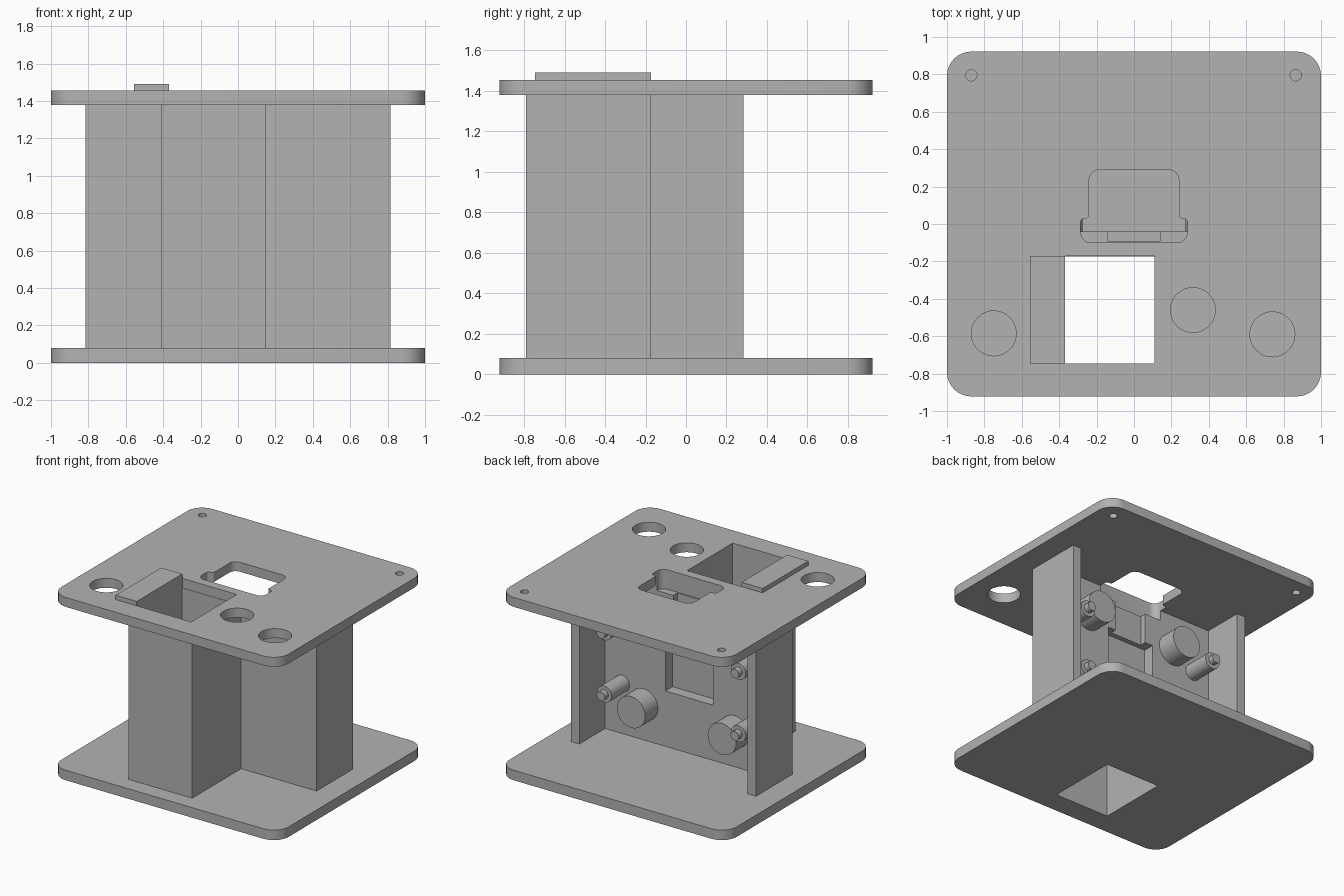
import bpy, bmesh, math
from mathutils import Matrix, Vector

cube = bpy.data.objects.get("Cube")
if cube:
    bpy.data.objects.remove(cube, do_unlink=True)

grey = bpy.data.materials.new("plain grey")
grey.use_nodes = True
grey.diffuse_color = (0.45, 0.45, 0.45, 1)
grey.node_tree.nodes["Principled BSDF"].inputs["Base Color"].default_value = grey.diffuse_color

BASE, CEIL, TOP = 0.08, 1.38, 1.455      # plate heights
FRONT, BACK = -0.175, -0.04              # faces of the cross wall


def finish(name, bm):
    bmesh.ops.recalc_face_normals(bm, faces=bm.faces)
    mesh = bpy.data.meshes.new(name)
    bm.to_mesh(mesh)
    bm.free()
    mesh.materials.append(grey)
    ob = bpy.data.objects.new(name, mesh)
    bpy.context.collection.objects.link(ob)
    return ob


def prism(name, pts, z0, z1, radii=None):
    """Extrude an outline upward, rounding the corners that have a radius."""
    bm = bmesh.new()
    face = bm.faces.new([bm.verts.new((x, y, z0)) for x, y in pts])
    ext = bmesh.ops.extrude_face_region(bm, geom=[face])
    bmesh.ops.translate(bm, vec=(0, 0, z1 - z0),
                        verts=[v for v in ext["geom"] if isinstance(v, bmesh.types.BMVert)])
    for (x, y), r in zip(pts, radii or []):
        edges = [e for e in bm.edges
                 if all((v.co.xy - Vector((x, y))).length < 1e-4 for v in e.verts)]
        bmesh.ops.bevel(bm, geom=edges, offset=r, segments=8, profile=0.5, affect='EDGES')
    return finish(name, bm)


def box(name, x0, x1, y0, y1, z0, z1):
    return prism(name, [(x0, y0), (x1, y0), (x1, y1), (x0, y1)], z0, z1)


def cylinder(name, r, start, end, sides=40):
    start, end = Vector(start), Vector(end)
    axis = end - start
    bm = bmesh.new()
    bmesh.ops.create_cone(bm, cap_ends=True, segments=sides, radius1=r, radius2=r,
                          depth=axis.length)
    turn = axis.to_track_quat('Z', 'Y').to_matrix().to_4x4()
    bm.transform(Matrix.Translation((start + end) / 2) @ turn)
    return finish(name, bm)


def boolean(ob, others, operation='DIFFERENCE'):
    """Apply each helper to the part, then discard the helper."""
    bpy.context.view_layer.objects.active = ob
    for other in others:
        other.hide_render = True
        mod = ob.modifiers.new("cut", 'BOOLEAN')
        mod.operation, mod.solver, mod.object = operation, 'EXACT', other
        bpy.ops.object.modifier_apply(modifier=mod.name)
        bpy.data.objects.remove(other, do_unlink=True)


def smooth(ob):
    bpy.ops.object.select_all(action='DESELECT')
    ob.select_set(True)
    bpy.context.view_layer.objects.active = ob
    bpy.ops.object.shade_smooth_by_angle(angle=math.radians(30))


def socket_cutter(z0, z1):
    """Stepped outline of the socket opening."""
    half = [(0.285, -0.1), (0.285, 0.03), (0.24, 0.03), (0.24, 0.29)]
    rad = [0.055, 0.02, 0.02, 0.055]
    return prism("socket_cutter", half + [(-x, y) for x, y in reversed(half)],
                 z0, z1, rad + rad[::-1])


def plate(name, z0, z1):
    w, d, r = 1.0, 0.922, 0.13
    ob = prism(name, [(-w, -d), (w, -d), (w, d), (-w, d)], z0, z1, [r] * 4)
    holes = [(-0.75, -0.585, 0.12), (0.315, -0.46, 0.12), (0.74, -0.59, 0.12),
             (-0.87, 0.795, 0.03), (0.865, 0.795, 0.03)]
    cutters = [cylinder("hole", r, (x, y, z0 - 0.1), (x, y, z1 + 0.1)) for x, y, r in holes]
    cutters.append(box("shaft_cutter", -0.37, 0.11, -0.745, -0.172, z0 - 0.1, z1 + 0.1))
    boolean(ob, cutters)
    return ob


# Bottom and top plates
bottom_plate = plate("bottom_plate", 0, BASE)
top_plate = plate("top_plate", CEIL, TOP)
boolean(top_plate, [socket_cutter(CEIL - 0.1, TOP + 0.1)])

# Raised tab beside the shaft
box("shaft_tab", -0.555, -0.37, -0.745, -0.172, TOP, 1.49)

# Square shaft, joined to the cross wall
prism("square_shaft", [(-0.41, FRONT), (-0.41, -0.79), (0.15, -0.79), (0.15, FRONT),
                       (0.11, FRONT), (0.11, -0.745), (-0.37, -0.745), (-0.37, FRONT)], BASE, CEIL)

# Cross wall with its two side walls
half = [(0.815, FRONT), (0.815, 0.285), (0.74, 0.285), (0.74, BACK)]
wall = prism("cross_wall", half + [(-x, y) for x, y in reversed(half)], BASE, CEIL)

# Hollow bosses on the back of the wall
corners = [(side, level) for side in (-1, 1) for level in (-1, 1)]
MID = 0.727
boolean(wall, [cylinder("boss", 0.125, (s * 0.4, BACK - 0.05, MID + t * 0.365),
                        (s * 0.4, 0.12, MID + t * 0.365)) for s, t in corners], 'UNION')

# Bolt holes with recessed heads, boss bores, rear pocket and socket notch
cuts = []
for s, t in corners:
    x, z = s * 0.635, MID + t * 0.472
    cuts.append(cylinder("bolt_hole", 0.05, (x, -0.4, z), (x, 0.1, z)))
    cuts.append(cylinder("bolt_recess", 0.095, (x, -0.4, z), (x, FRONT + 0.06, z)))
    x, z = s * 0.4, MID + t * 0.365
    cuts.append(cylinder("screw_hole", 0.05, (x, -0.4, z), (x, 0.3, z)))
    cuts.append(cylinder("boss_bore", 0.07, (x, BACK - 0.03, z), (x, 0.3, z)))
cuts.append(box("pocket", -0.21, 0.21, BACK - 0.09, 0.1, 0.52, 1.06))
cuts.append(box("channel", -0.14, 0.14, BACK - 0.05, 0.1, 1.0, 1.335))
cuts.append(socket_cutter(1.3, 1.6))
boolean(wall, cuts)

# Locating pins with thinner tips
pins = []
for s, t in corners:
    x, z = s * 0.59, MID + t * 0.248
    side = "left" if s > 0 else "right"
    level = "upper" if t > 0 else "lower"
    pin = cylinder(f"{level}_{side}_pin", 0.065, (x, BACK - 0.02, z), (x, 0.185, z))
    boolean(pin, [cylinder("tip", 0.036, (x, 0.15, z), (x, 0.23, z))], 'UNION')
    pins.append(pin)

for ob in [bottom_plate, top_plate, wall] + pins:
    smooth(ob)
